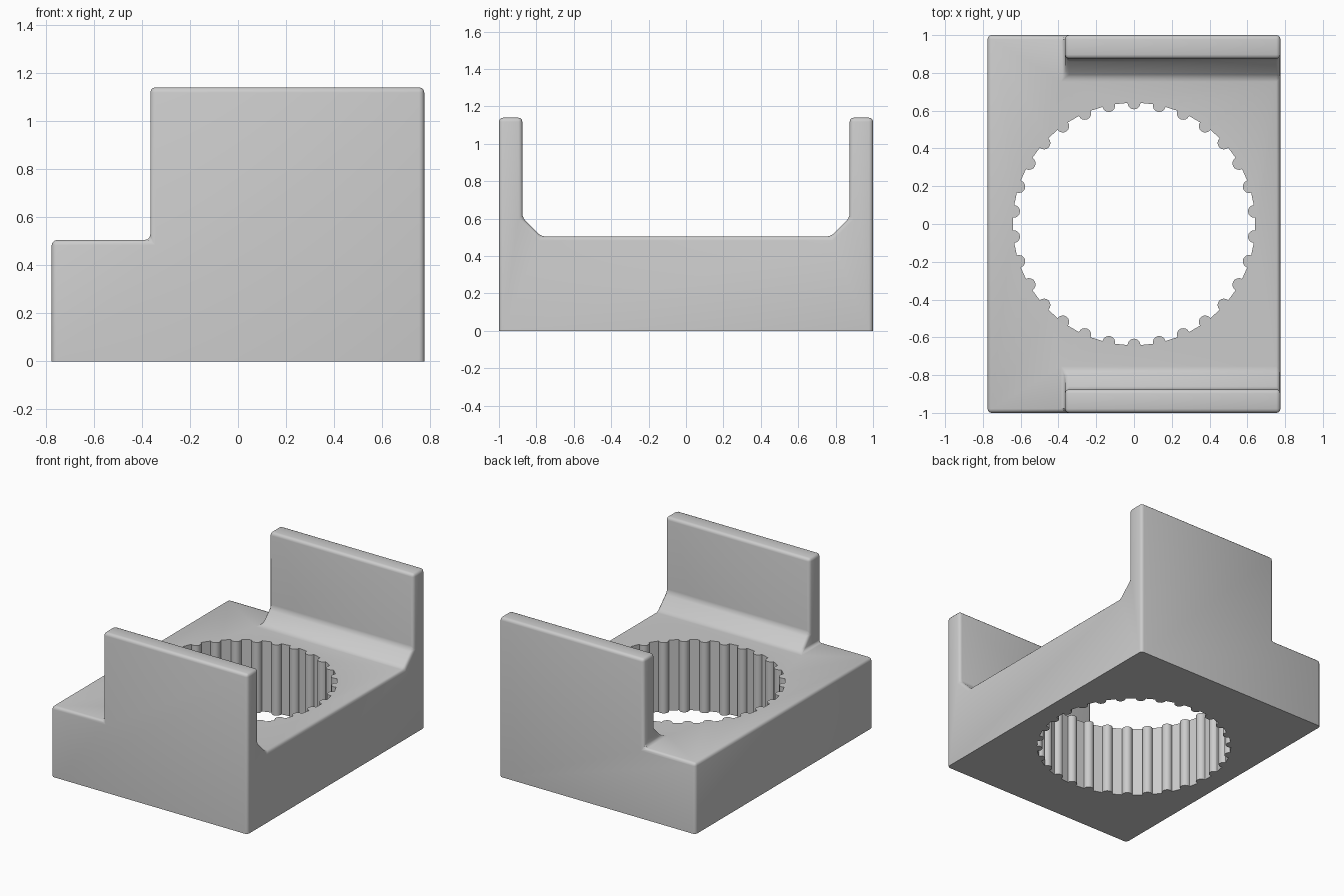
import bpy, bmesh, math

if "Cube" in bpy.data.objects:
    bpy.data.objects.remove(bpy.data.objects["Cube"])

grey = bpy.data.materials.new("plain grey")
grey.diffuse_color = (0.6, 0.6, 0.6, 1)
grey.use_nodes = True
grey.node_tree.nodes["Principled BSDF"].inputs["Base Color"].default_value = grey.diffuse_color

X0, XM, X1 = -0.775, -0.365, 0.775     # left end, wall start, right end
FLOOR, TOP = 0.505, 1.14


def make_object(name, bm):
    bmesh.ops.recalc_face_normals(bm, faces=bm.faces[:])
    mesh = bpy.data.meshes.new(name)
    bm.to_mesh(mesh)
    bm.free()
    mesh.materials.append(grey)
    ob = bpy.data.objects.new(name, mesh)
    bpy.context.collection.objects.link(ob)
    return ob


# Block: prisms along x; faces shared by two prisms cancel out
faces = {}


def add_face(pts):
    key = frozenset(pts)
    if key in faces:
        del faces[key]
    else:
        faces[key] = pts


def prism(section, xa, xb):
    n = len(section)
    for x in (xa, xb):
        add_face([(x, y, z) for y, z in section])
    for i in range(n):
        (ya, za), (yb, zb) = section[i], section[(i + 1) % n]
        add_face([(xa, ya, za), (xb, ya, za), (xb, yb, zb), (xa, yb, zb)])


slab = [(-1, 0), (1, 0), (1, FLOOR), (0.775, FLOOR), (-0.775, FLOOR), (-1, FLOOR)]
wall = [(1, FLOOR), (0.775, FLOOR), (0.875, 0.605), (0.875, TOP), (1, TOP)]
prism(slab, X0, XM)
prism(slab, XM, X1)
for side in (-1, 1):
    prism([(side * y, z) for y, z in wall], XM, X1)

bm = bmesh.new()
verts = {}
for pts in faces.values():
    for p in pts:
        if p not in verts:
            verts[p] = bm.verts.new(p)
    bm.faces.new([verts[p] for p in pts])
bmesh.ops.recalc_face_normals(bm, faces=bm.faces[:])
bmesh.ops.dissolve_limit(bm, angle_limit=0.02, verts=bm.verts[:], edges=bm.edges[:])

# Round every edge except the bottom rim
rounded = [e for e in bm.edges if max(v.co.z for v in e.verts) > 0.01]
bmesh.ops.bevel(bm, geom=rounded, offset=0.022, offset_type='OFFSET', segments=3,
                profile=0.5, affect='EDGES', clamp_overlap=True)
block = make_object("block", bm)

# Bore cutter: circle with 30 half-round ribs pushing inward
RIBS, R, RIB_R = 30, 0.645, 0.034
outline = []
for i in range(RIBS):
    a = math.pi / 2 + math.tau * i / RIBS
    for k in range(9):
        t = math.pi * k / 8
        radial, tangent = R - 0.004 - RIB_R * math.sin(t), -RIB_R * math.cos(t)
        outline.append((radial * math.cos(a) - tangent * math.sin(a),
                        radial * math.sin(a) + tangent * math.cos(a)))
bm = bmesh.new()
base = bm.faces.new([bm.verts.new((x, y, -0.2)) for x, y in outline])
ext = bmesh.ops.extrude_face_region(bm, geom=[base])
bmesh.ops.translate(bm, vec=(0, 0, 1.0),
                    verts=[g for g in ext["geom"] if isinstance(g, bmesh.types.BMVert)])
cutter = make_object("bore_cutter", bm)
cutter.hide_render = True
cutter.hide_set(True)

cut = block.modifiers.new("bore", 'BOOLEAN')
cut.operation = 'DIFFERENCE'
cut.solver = 'EXACT'
cut.object = cutter

# Apply the cut, then smooth the rounded edges
bpy.context.view_layer.objects.active = block
block.select_set(True)
bpy.ops.object.modifier_apply(modifier=cut.name)
bpy.data.objects.remove(cutter)
bpy.ops.object.shade_smooth_by_angle(angle=math.radians(32))
